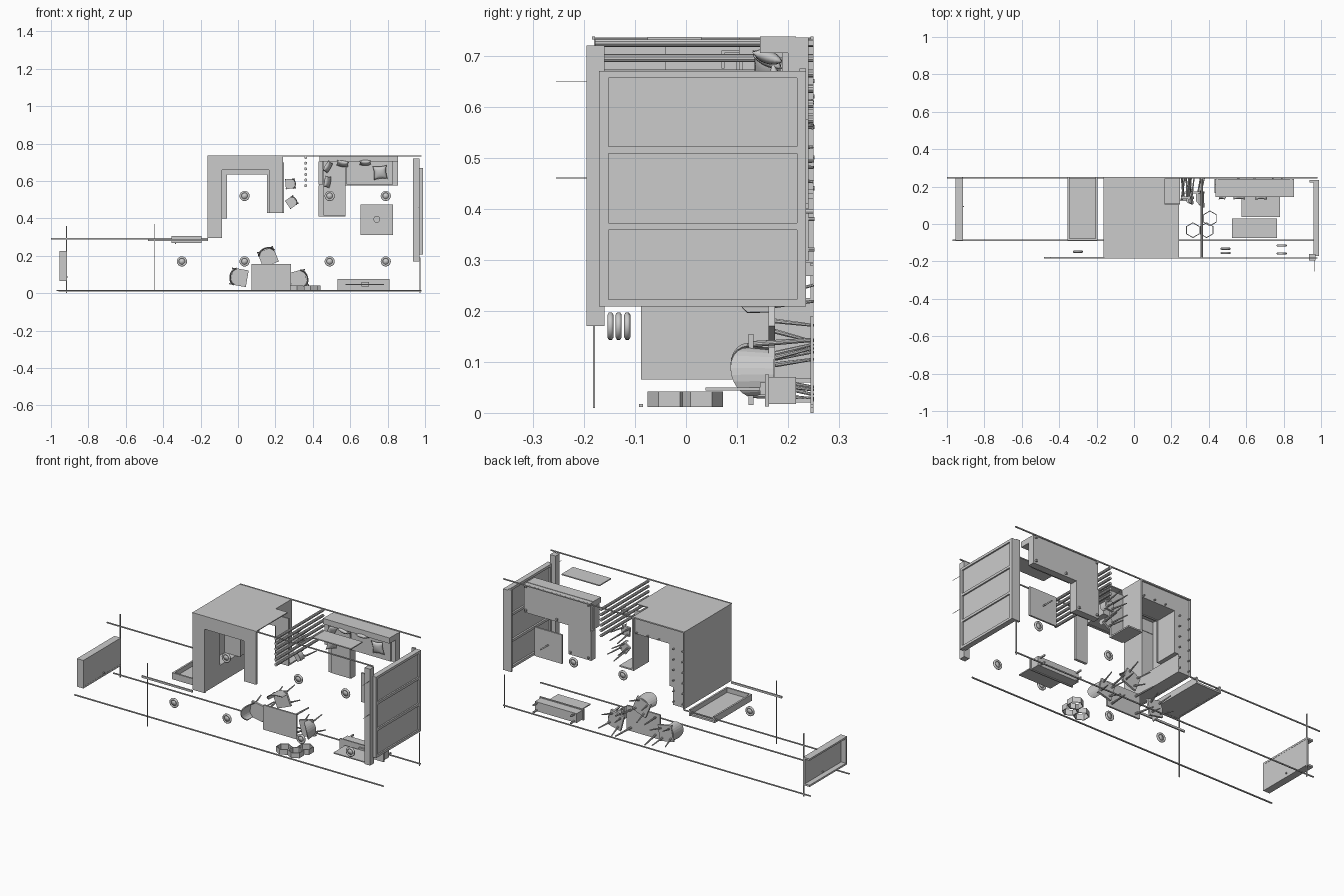
import bpy, bmesh, math
from mathutils import Matrix, Vector

if "Cube" in bpy.data.objects:
    bpy.data.objects.remove(bpy.data.objects["Cube"])

# The flat lies on its back edge: plan is x/z, floor at y=0.25, ceiling at y=-0.18
FLOOR = 0.25

def finish(bm, name, M=None, smooth=False):
    if M is not None:
        bm.transform(M)
    bmesh.ops.recalc_face_normals(bm, faces=bm.faces[:])
    me = bpy.data.meshes.new(name)
    bm.to_mesh(me)
    bm.free()
    if smooth:
        for p in me.polygons:
            p.use_smooth = True
    ob = bpy.data.objects.new(name, me)
    bpy.context.collection.objects.link(ob)
    return ob

def add_box(bm, x0, x1, y0, y1, z0, z1):
    m = Matrix.Translation(((x0+x1)/2, (y0+y1)/2, (z0+z1)/2)) @ Matrix.Diagonal((x1-x0, y1-y0, z1-z0, 1))
    bmesh.ops.create_cube(bm, size=1, matrix=m)

def boxes(name, *bs, M=None):
    bm = bmesh.new()
    for b in bs:
        add_box(bm, *b)
    return finish(bm, name, M)

def add_rod(bm, a, b, r0, r1, n=10):
    a, b = Vector(a), Vector(b)
    d = b - a
    m = Matrix.Translation((a+b)/2) @ d.to_track_quat('Z', 'Y').to_matrix().to_4x4()
    bmesh.ops.create_cone(bm, cap_ends=True, segments=n, radius1=r0, radius2=r1, depth=d.length, matrix=m)

def upright(x, z, deg=0):
    # local z becomes height above the floor
    return Matrix.Translation((x, FLOOR, z)) @ Matrix.Rotation(math.pi/2, 4, 'X') @ Matrix.Rotation(math.radians(deg), 4, 'Z')

# Skirting, rails and cornices along the missing walls
boxes("skirting", (-.96, .98, .244, .25, .010, .016), (-1, -.16, .244, .25, .288, .294),
      (-.16, .98, .244, .25, .731, .737), (-.919, -.914, .244, .25, .0, .36), (.97, .975, .244, .25, .0, .19))
boxes("wall_rail", (-.97, .98, -.092, -.084, .012, .017))
boxes("cornice", (-.48, -.16, -.184, -.176, .28, .291), (-.16, .98, -.184, -.178, .731, .737),
      (-.447, -.443, -.182, -.178, .01, .37))
for z in (.46, .65):
    boxes("curtain_pull", (.965, .967, -.255, -.19, z-.0006, z+.0006))

# Kitchen walls and ceiling bulkhead
boxes("kitchen_walls", (-.162, -.157, -.18, .25, .295, .735), (-.16, .24, -.18, .105, .73, .735),
      (-.16, .165, -.18, .25, .73, .735))
boxes("bulkhead", (-.16, -.085, -.18, -.165, .295, .66), (-.16, .24, -.18, -.165, .66, .733),
      (.165, .24, -.18, -.165, .43, .66))
boxes("wall_cupboards", (-.157, -.087, -.165, -.04, .40, .66), (-.157, .165, -.165, -.04, .662, .73))
boxes("tall_cupboard", (-.157, -.087, -.165, .24, .298, .40))
# Base units, worktop, breakfast bar
boxes("base_units", (-.157, -.063, .112, .24, .40, .64), (-.157, .155, .112, .24, .64, .73),
      (.155, .165, .112, .25, .43, .73))
boxes("worktop", (-.157, -.058, .104, .112, .40, .635), (-.157, .165, .104, .112, .635, .73))
boxes("breakfast_bar", (.165, .245, .104, .112, .43, .70), (.165, .245, .112, .25, .43, .438))
bm = bmesh.new()
for i in range(6):
    for x in (-.15, -.092):
        add_rod(bm, (x, .238, .32+.06*i), (x, .252, .32+.06*i), .004, .004, 8)
for x in (0, .07, .14):
    add_rod(bm, (x, .238, .65), (x, .252, .65), .004, .004, 8)
finish(bm, "unit_feet")
boxes("sink", (-.06, .03, .099, .104, .645, .70))
boxes("sink_tap", (-.02, -.015, .07, .104, .705, .71), (-.02, -.015, .07, .075, .675, .71))

# Screen of floor to ceiling poles
bm = bmesh.new()
for i in range(6):
    add_rod(bm, (.362, -.178, .725-.03*i), (.362, .25, .725-.03*i), .008, .008, 10)
finish(bm, "pole_screen")

# Large window with three panes, sill and curtain box
win = [(.96, .99, -.17, -.152, .208, .67), (.96, .99, .217, .235, .208, .67), (.97, .982, -.155, .22, .215, .66)]
for z in (.208, .358, .508, .656):
    win.append((.96, .99, -.17, .235, z, z+.014))
boxes("window", *win)
boxes("window_sill", (.938, .96, .222, .235, .208, .675))
boxes("curtain_box", (.935, .97, -.195, -.16, .17, .72))

# Doors with linings, each leaf lying at depth d
def door(name, along_x, lo, hi, c0, c1, d):
    def b(a0, a1, y0, y1, d0, d1):
        return (a0, a1, y0, y1, d0, d1) if along_x else (d0, d1, y0, y1, a0, a1)
    boxes(name+"_frame", b(lo, lo+.01, -.088, .25, c0, c1), b(hi-.01, hi, -.088, .25, c0, c1),
          b(lo, hi, -.088, -.078, c0, c1))
    boxes(name+"_leaf", b(lo+.01, hi-.01, -.078, .248, d-.005, d+.005),
          b(lo+.018, lo+.024, .09, .096, d-.012, d+.012))
door("entrance_door", False, .065, .225, -.955, -.914, -.92)
door("inner_door", True, -.355, -.195, .268, .305, .274)

# Ceiling lights
for x, z, y in ((-.3, .17, -.148), (.035, .17, -.148), (.49, .17, -.132), (.79, .17, -.115),
                (.035, .52, -.155), (.49, .52, -.155), (.79, .52, -.158)):
    bm = bmesh.new()
    prof = [(.016, -.004), (.022, -.006), (.027, -.003), (.027, .003), (.022, .006), (.016, .004)]
    n = 24
    rings = [[bm.verts.new((x+r*math.cos(t*math.tau/n), y+h, z+r*math.sin(t*math.tau/n))) for r, h in prof] for t in range(n)]
    for t in range(n):
        for k in range(6):
            bm.faces.new((rings[t][k], rings[t][(k+1) % 6], rings[(t+1) % n][(k+1) % 6], rings[(t+1) % n][k]))
    add_rod(bm, (x, y-.002, z), (x, y+.002, z), .017, .017, 24)
    finish(bm, "ceiling_light", smooth=True)

# Corner sofa
boxes("sofa_base", (.435, .855, .20, .24, .575, .735), (.43, .575, .20, .24, .41, .575))
boxes("sofa_back", (.435, .855, .145, .215, .705, .737), (.43, .455, .165, .215, .58, .705))
boxes("sofa_seat", (.58, .83, .188, .20, .58, .705), (.457, .575, .188, .20, .415, .705))
boxes("sofa_feet", *[(x, x+.01, .24, .25, z, z+.01) for x, z in
                     ((.44, .42), (.555, .42), (.44, .72), (.835, .72), (.835, .585), (.64, .585))])

# Cushions: pinched, puffy squares
def cushion(x, y, z, yaw, tilt, s=.055):
    bm = bmesh.new()
    bmesh.ops.create_grid(bm, x_segments=8, y_segments=8, size=.5)
    for v in bm.verts:
        u, w = v.co.x*2, v.co.y*2
        puff = (max(0, 1-u*u)*max(0, 1-w*w))**.5
        v.co = (u*s/2*(.86+.14*w*w), w*s/2*(.86+.14*u*u), .013*puff)
    bmesh.ops.mirror(bm, geom=bm.verts[:]+bm.edges[:]+bm.faces[:], axis='Z', merge_dist=1e-5)
    M = Matrix.Translation((x, y, z)) @ Matrix.Rotation(math.pi/2, 4, 'X') @ Matrix.Rotation(math.radians(yaw), 4, 'Z') @ Matrix.Rotation(math.radians(tilt), 4, 'X')
    finish(bm, "cushion", M, True)
cushion(.48, .16, .675, 60, 65, .065)
cushion(.478, .165, .595, 80, 60, .065)
cushion(.56, .16, .692, -10, 65, .065)
cushion(.68, .16, .697, 0, 72, .065)
cushion(.76, .175, .645, 5, 8, .075)

# Wall picture, television and its stand
boxes("wall_picture", (.525, .765, -.075, .03, .73, .736))
boxes("television", (.575, .78, .038, .145, .044, .05), (.66, .70, .145, .155, .035, .06))
boxes("tv_stand", (.533, .81, .155, .163, .013, .075), (.54, .803, .163, .215, .017, .07),
      *[(x, x+.008, .215, .25, z, z+.008) for x in (.55, .785) for z in (.02, .06)])

# Coffee table with a bowl
boxes("coffee_table_top", (.655, .83, .172, .182, .31, .475))
bm = bmesh.new()
add_rod(bm, (.742, .182, .395), (.742, .25, .395), .004, .004, 12)
finish(bm, "coffee_table_leg")
bm = bmesh.new()
add_rod(bm, (.742, .172, .395), (.742, .16, .395), .009, .018, 20)
finish(bm, "bowl")

# Dining table
boxes("dining_table", (.073, .283, .122, .132, .015, .155))
bm = bmesh.new()
for x, dx in ((.10, -.015), (.255, .015)):
    for z, dz in ((.035, -.008), (.135, .008)):
        add_rod(bm, (x, .132, z), (x+dx, .25, z+dz), .006, .004)
finish(bm, "dining_table_legs")

# Shell chairs and bar stools: seat, wrapped back, splayed legs
def chair(name, x, z, deg, s, seat, back):
    M = upright(x, z, deg)
    bm = bmesh.new()
    add_box(bm, -s, s, -s, s*.9, seat-.012, seat)
    for a in (-1, 1):
        for b in (-1, 1):
            add_rod(bm, (a*s*.6, b*s*.6, seat-.012), (a*s*.95, b*s*.95, 0), .005, .003, 8)
    finish(bm, name+"_seat", M)
    bm = bmesh.new()
    n = 10
    prev = None
    for i in range(n+1):
        t = math.pi*(.06+.88*i/n)
        c, d = math.cos(t), math.sin(t)
        h = seat + back*(.45+.55*d)
        q = [bm.verts.new((c*s*k, d*s*.75*k+s*.3, hh)) for k, hh in ((1, seat-.01), (1.12, h), (.98, h), (.88, seat-.01))]
        if prev:
            for k in range(4):
                bm.faces.new((prev[k], prev[(k+1) % 4], q[(k+1) % 4], q[k]))
        else:
            bm.faces.new(q)
        prev = q
    bm.faces.new(prev)
    finish(bm, name+"_back", M)
chair("dining_chair", .005, .085, 80, .045, .088, .075)
chair("dining_chair", .16, .195, 22, .045, .088, .075)
chair("dining_chair", .325, .075, -75, .045, .088, .075)
chair("bar_stool", .28, .585, -85, .026, .115, .03)
chair("bar_stool", .287, .487, -55, .026, .115, .03)

# Honeycomb wall shelves
def hexagon(cx, cy, r=.042, t=.005, z0=.012, z1=.042):
    bm = bmesh.new()
    vs = []
    for i in range(6):
        a = math.radians(30+60*i)
        vs.append([bm.verts.new((cx+q*math.cos(a), cy+q*math.sin(a), z)) for q, z in ((r, z0), (r, z1), (r-t, z1), (r-t, z0))])
    for i in range(6):
        for k in range(4):
            bm.faces.new((vs[i][k], vs[i][(k+1) % 4], vs[(i+1) % 6][(k+1) % 4], vs[(i+1) % 6][k]))
    finish(bm, "honeycomb_shelf")
for cx, cy in ((.315, -.033), (.388, -.033), (.406, .03)):
    hexagon(cx, cy)
